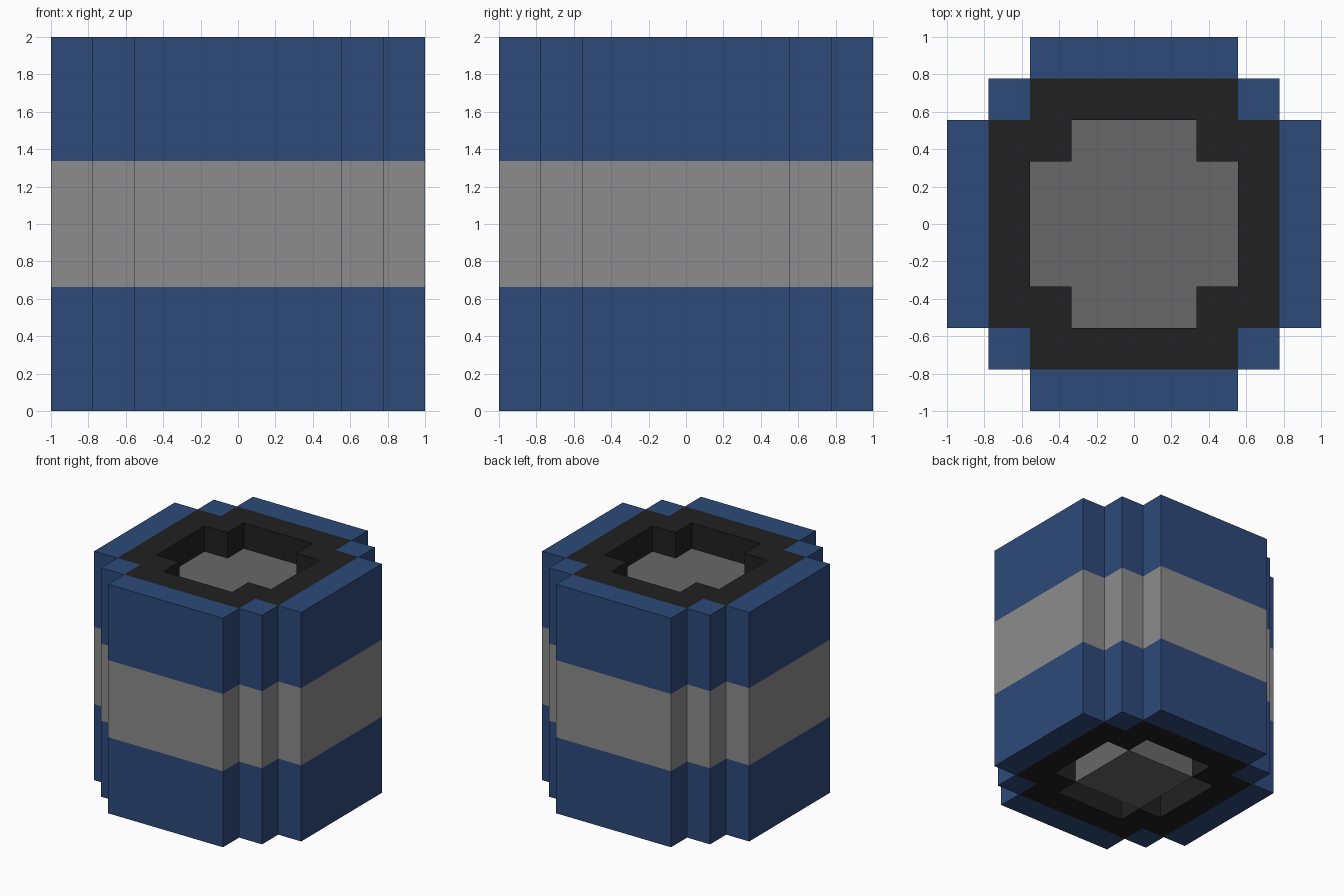
import bpy
import bmesh

cube = bpy.data.objects.get("Cube")
if cube:
    bpy.data.objects.remove(cube, do_unlink=True)

U = 1 / 9                      # grid unit of the blocky design
A, B, C, D = 9 * U, 7 * U, 5 * U, 3 * U
H = 2.0                        # full height
RECESS = 2 * U                 # depth of the end recesses
BAND = (0.664, 1.338)          # heights of the grey band


def material(name, rgb):
    m = bpy.data.materials.new(name)
    m.use_nodes = True
    m.diffuse_color = (*rgb, 1)
    bsdf = next(n for n in m.node_tree.nodes if n.type == 'BSDF_PRINCIPLED')
    bsdf.inputs["Base Color"].default_value = (*rgb, 1)
    return m


blue = material("blue", (0.0262, 0.0685, 0.195))
light_grey = material("light grey", (0.262, 0.262, 0.262))
dark_grey = material("dark grey", (0.138, 0.138, 0.138))
black = material("black", (0.0152, 0.0152, 0.0152))


def rect(x0, x1, y0, y1):
    return [(x0, y0), (x1, y0), (x1, y1), (x0, y1)]


def cross(outer, notch):
    """Square outline with a square notch cut from each corner."""
    pts = []
    x, y = outer, notch
    quarter = [(x, y), (y, y), (y, x)]
    for _ in range(4):
        pts += quarter
        quarter = [(-q, p) for p, q in quarter]
    return pts


def prism(name, outline, levels, mats, hole=None):
    """Extrude an outline through the levels, one material per storey."""
    bm = bmesh.new()

    def walls(pts):
        rings = [[bm.verts.new((x, y, z)) for x, y in pts] for z in levels]
        n = len(pts)
        for s in range(len(levels) - 1):
            for i in range(n):
                j = (i + 1) % n
                f = bm.faces.new((rings[s][i], rings[s][j],
                                  rings[s + 1][j], rings[s + 1][i]))
                f.material_index = s % len(mats)
        return rings[0], rings[-1]

    outer_ends = walls(outline)
    if hole:
        inner_ends = walls(hole)
        n = len(outline)
        for o, h in zip(outer_ends, inner_ends):
            for i in range(n):
                j = (i + 1) % n
                bm.faces.new((o[i], o[j], h[j], h[i]))
    else:
        for end, idx in zip(outer_ends, (0, len(levels) - 2)):
            bm.faces.new(end).material_index = idx % len(mats)
    bmesh.ops.recalc_face_normals(bm, faces=bm.faces)
    mesh = bpy.data.meshes.new(name)
    bm.to_mesh(mesh)
    bm.free()
    for m in mats:
        mesh.materials.append(m)
    obj = bpy.data.objects.new(name, mesh)
    bpy.context.collection.objects.link(obj)
    return obj


# Banded outer casing: four wide panels and four corner posts
casing_levels = (0, *BAND, H)
casing_mats = (blue, light_grey, blue)
panels = {
    "front_panel": rect(-C, C, -A, -B),
    "back_panel": rect(-C, C, B, A),
    "right_panel": rect(-A, -B, -C, C),
    "left_panel": rect(B, A, -C, C),
    "front_right_post": rect(-B, -C, -B, -C),
    "front_left_post": rect(C, B, -B, -C),
    "back_right_post": rect(-B, -C, C, B),
    "back_left_post": rect(C, B, C, B),
}
for part, outline in panels.items():
    prism(part, outline, casing_levels, casing_mats)

# Black liner between casing and core
prism("liner", cross(B, C), (0, H), (black,), hole=cross(C, D))

# Core, set back from both ends
prism("core", cross(C, D), (RECESS, H - RECESS), (dark_grey,))

# Square foot of the core, flush with the base
prism("core_foot", rect(-D, D, -D, D), (0, RECESS), (dark_grey,))
